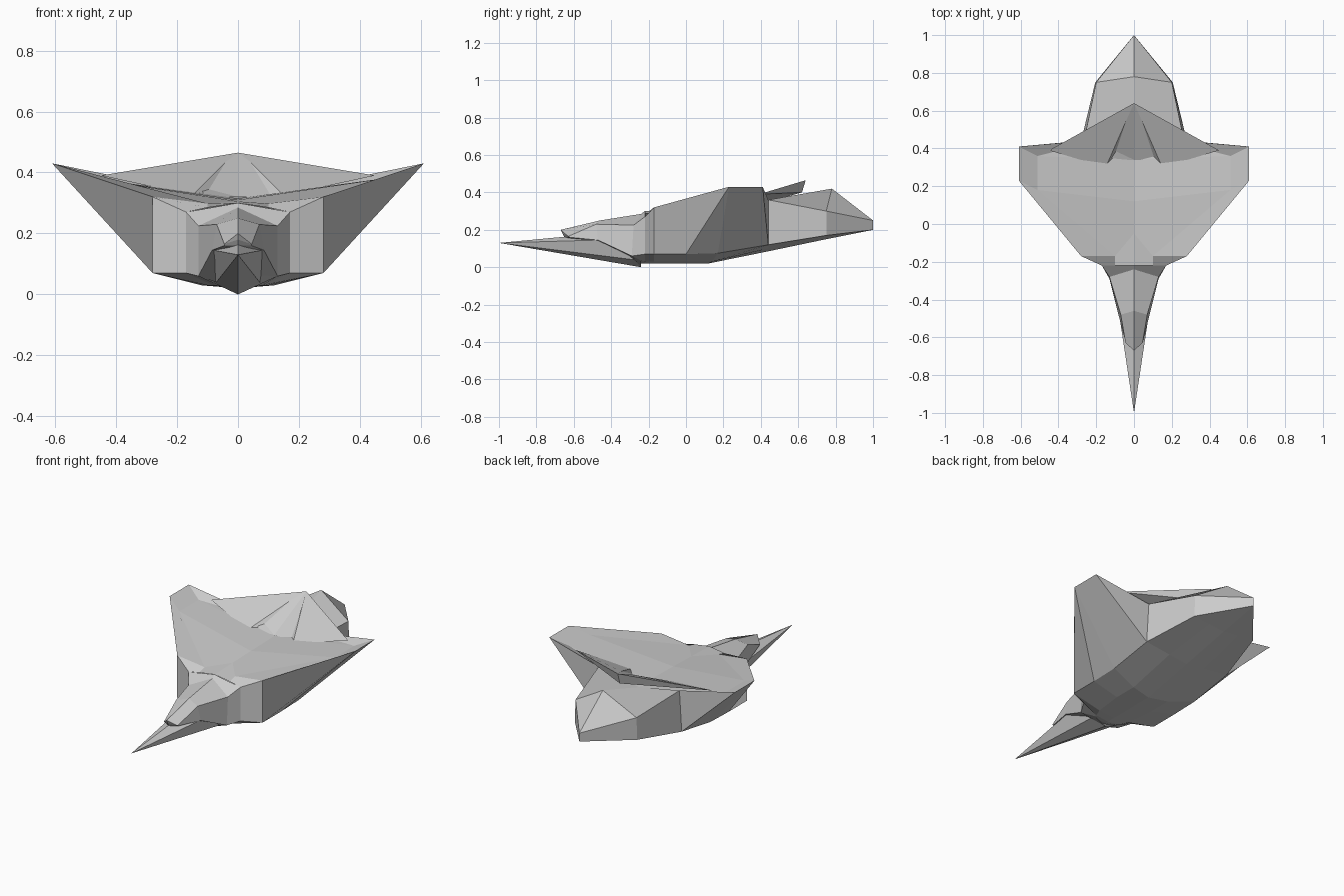
import bpy, bmesh


def mirrored_mesh(name, pts, faces):
    """Build a half mesh (x >= 0) plus its mirror image, welded on the centre line."""
    bm = bmesh.new()
    for sx in (1, -1):
        vs = [bm.verts.new((sx * x, y, z)) for x, y, z in pts]
        for f in faces:
            bm.faces.new([vs[i] for i in (f if sx > 0 else f[::-1])])
    bmesh.ops.remove_doubles(bm, verts=bm.verts, dist=0.0005)
    bmesh.ops.dissolve_degenerate(bm, edges=bm.edges, dist=0.0005)
    bmesh.ops.recalc_face_normals(bm, faces=bm.faces)
    me = bpy.data.meshes.new(name)
    bm.to_mesh(me)
    bm.free()
    ob = bpy.data.objects.new(name, me)
    bpy.context.collection.objects.link(ob)
    return ob


def loft(name, sections):
    """Skin half cross-sections that run from the keel round to the top centre."""
    n = len(sections[0])
    pts = [p for s in sections for p in s]
    faces = [(a * n + i, a * n + i + 1, (a + 1) * n + i + 1, (a + 1) * n + i)
             for a in range(len(sections) - 1) for i in range(n - 1)]
    return mirrored_mesh(name, pts, faces)


# Hull with flared wings: keel, keel edge, chine, gunwale, inner deck, deck centre
loft("winged_hull", [
    [(0, -.22, .02), (.08, -.22, .03), (.17, -.22, .07), (.17, -.22, .27), (.10, -.22, .285), (0, -.22, .30)],
    [(0, -.17, .02), (.10, -.17, .03), (.28, -.17, .07), (.28, -.17, .32), (.10, -.17, .298), (0, -.05, .305)],
    [(0, 0, .02), (.12, 0, .03), (.28, 0, .07), (.61, .23, .43), (.51, .18, .385), (0, .12, .31)],
    [(0, .12, .02), (.12, .14, .03), (.28, .17, .075), (.61, .23, .43), (.51, .18, .385), (0, .12, .31)],
    [(0, .44, .085), (.12, .44, .10), (.28, .44, .12), (.61, .41, .43), (.51, .36, .385), (0, .34, .315)],
    [(0, .44, .085), (.12, .44, .10), (.28, .44, .12), (.265, .44, .36), (.20, .44, .34), (0, .44, .31)],
])

# Tail hull tapering to a blunt stern
loft("tail", [
    [(0, .44, .085), (.12, .44, .10), (.28, .44, .12), (.265, .44, .36), (0, .44, .31)],
    [(0, .75, .15), (.10, .75, .16), (.205, .75, .17), (.20, .75, .30), (0, .78, .42)],
    [(0, 1, .20), (0, 1, .20), (0, 1, .20), (0, 1, .25), (0, 1, .25)],
])

# Raised rear deck plate with a recessed centre panel
mirrored_mesh("rear_deck_plate", [
    (.45, .39, .39), (.15, .30, .325), (.04, .55, .435), (0, .64, .465),
    (.11, .34, .32), (0, .34, .32), (0, .62, .40)],
    [(0, 1, 2, 3), (1, 4, 2), (4, 5, 3, 2), (0, 3, 6), (0, 6, 5, 4, 1)])

# Neck and head
loft("head", [
    [(0, -.22, .02), (.08, -.22, .03), (.17, -.22, .07), (.17, -.22, .27), (0, -.22, .30)],
    [(0, -.24, .02), (.07, -.26, .04), (.13, -.29, .06), (.13, -.28, .225), (0, -.24, .285)],
    [(0, -.47, .11), (.05, -.47, .13), (.085, -.47, .145), (.07, -.48, .23), (0, -.46, .25)],
    [(0, -.62, .15), (.025, -.62, .155), (.045, -.62, .16), (.045, -.63, .165), (0, -.67, .20)],
    [(0, -.62, .15), (0, -.63, .155), (0, -.65, .16), (0, -.66, .18), (0, -.67, .20)],
])

# Long pointed beak
mirrored_mesh("beak", [
    (0, -1, .13), (.08, -.47, .145), (0, -.24, 0), (.075, -.24, .035),
    (.13, -.29, .06), (0, -.47, .18)],
    [(0, 1, 5), (0, 2, 3), (0, 3, 1), (3, 4, 1), (1, 4, 5), (2, 5, 4, 3)])
